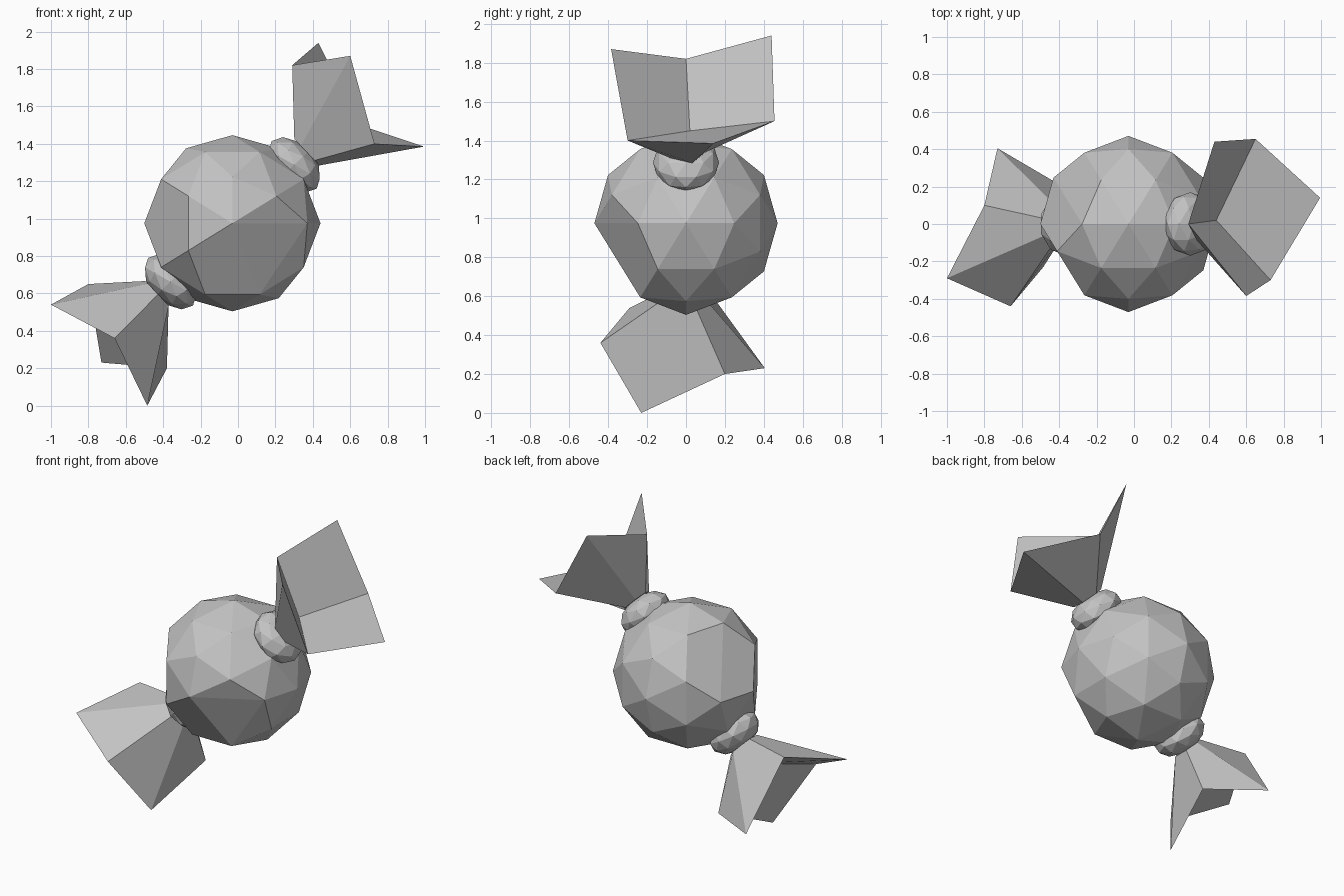
import bpy, bmesh
from mathutils import Vector, Matrix

cube = bpy.data.objects.get("Cube")
if cube:
    bpy.data.objects.remove(cube)

grey = bpy.data.materials.new("plain_grey")
grey.use_nodes = True
colour = (0.55, 0.55, 0.55, 1)
grey.diffuse_color = colour
grey.node_tree.nodes["Principled BSDF"].inputs["Base Color"].default_value = colour

CENTRE = Vector((-0.03, 0, 0.975))
AXIS = Vector((0.73, 0, 0.69)).normalized()


def finish(bm, name):
    bmesh.ops.recalc_face_normals(bm, faces=bm.faces)
    mesh = bpy.data.meshes.new(name)
    bm.to_mesh(mesh)
    bm.free()
    mesh.materials.append(grey)
    obj = bpy.data.objects.new(name, mesh)
    bpy.context.collection.objects.link(obj)
    return obj


# Faceted ball: subdivided icosahedron with a few corners planed away
def body():
    phi = (1 + 5 ** 0.5) / 2
    corners = []
    for a in (-1, 1):
        for b in (-phi, phi):
            corners += [Vector((a, 0, b)), Vector((b, a, 0)), Vector((0, b, a))]
    points = [c.normalized() for c in corners]
    for i, p in enumerate(corners):
        for q in corners[:i]:
            if (p - q).length < 2.1:
                points.append((p + q).normalized())
    planed = [Vector(v) for v in ((-.851, -.526, 0), (0, -.851, -.526),
                                  (.5, -.809, -.309), (-.809, .309, .5))]
    bm = bmesh.new()
    for p in points:
        if all((p - v).length > 0.1 for v in planed):
            bm.verts.new(CENTRE + p * 0.471)
    bmesh.ops.convex_hull(bm, input=bm.verts)
    finish(bm, "candy_body")


# Pinched knot: flattened faceted bead across the wrapper axis
def knot(side, name):
    bm = bmesh.new()
    turn = AXIS.to_track_quat('X', 'Z').to_matrix().to_4x4()
    place = Matrix.Translation(CENTRE + AXIS * 0.455 * side)
    bmesh.ops.create_icosphere(bm, subdivisions=2, radius=1,
                               matrix=place @ turn @ Matrix.Diagonal((0.11, 0.17, 0.175, 1)))
    finish(bm, name)


# Flared wrapper: outer skin from the neck to a six-point rim, three inner folds
# Rim points alternate between valley and tip, starting with a valley
def wrapper(side, rim, pocket, name):
    bm = bmesh.new()
    neck = CENTRE + AXIS * 0.55 * side
    outer, inner = [], []
    for co in rim:
        tip = Vector(co)
        out = tip - neck
        out -= AXIS * out.dot(AXIS)
        inner.append(bm.verts.new(neck + out.normalized() * 0.1))
        outer.append(bm.verts.new(tip))
    for i in range(6):
        j = (i + 1) % 6
        bm.faces.new((inner[i], inner[j], outer[j], outer[i]))
    bm.faces.new(inner[::-1])
    deep = bm.verts.new(pocket)
    for i in (0, 2, 4):
        bm.faces.new((deep, outer[i], outer[i + 1], outer[(i + 2) % 6]))
    finish(bm, name)


body()
knot(1, "upper_knot")
knot(-1, "lower_knot")
wrapper(1, [(.29, 0, 1.82), (.43, .44, 1.94), (.65, .455, 1.5),
            (.995, .14, 1.385), (.73, -.3, 1.4), (.6, -.385, 1.87)],
        (.44, .02, 1.45), "upper_wrapper")
wrapper(-1, [(-.8, .1, .65), (-.73, .405, .23), (-.38, .2, .2),
             (-.485, -.23, 0), (-.66, -.44, .36), (-1, -.29, .54)],
        (-.5, 0, .49), "lower_wrapper")
